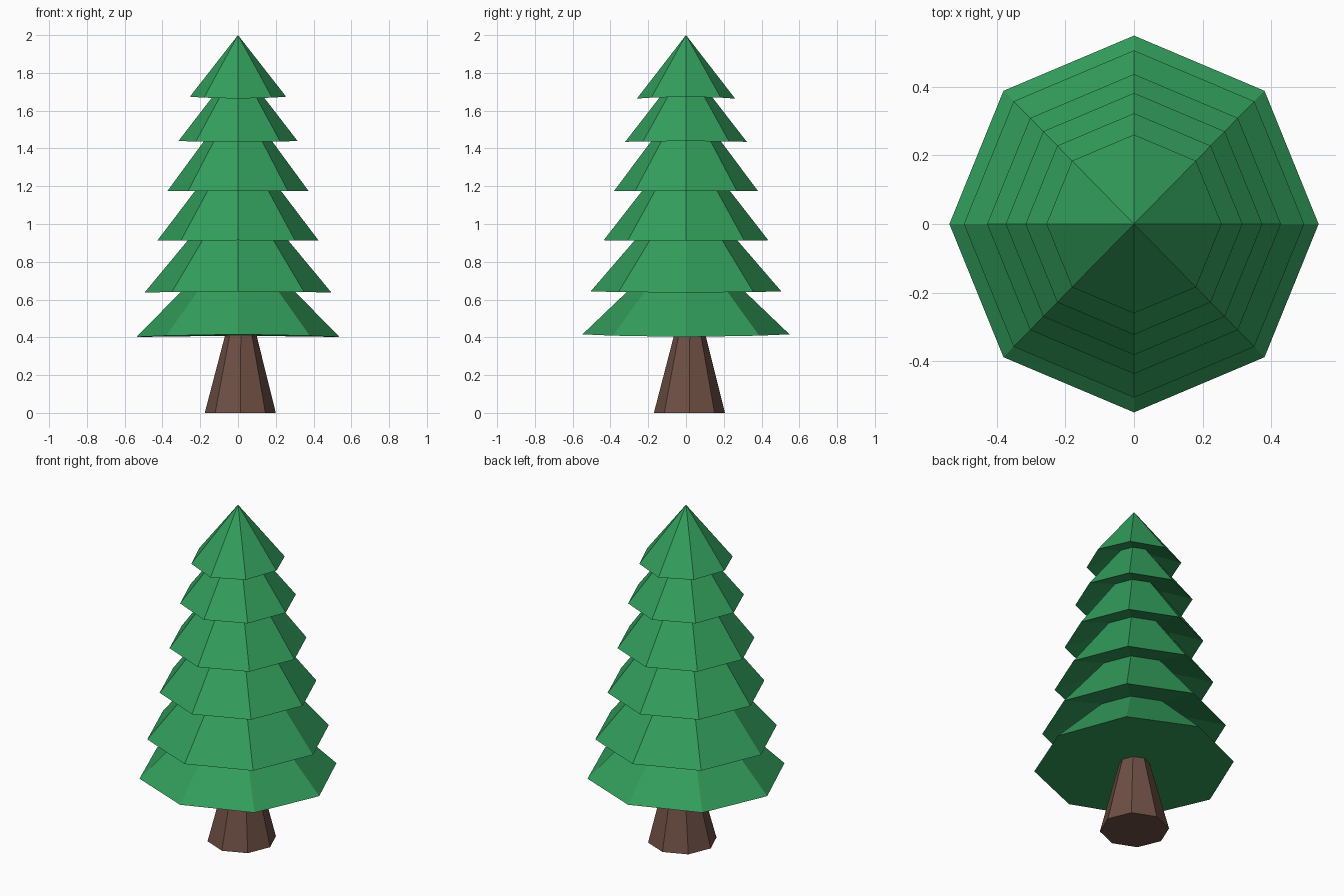
import bpy, bmesh, math

if "Cube" in bpy.data.objects:
    bpy.data.objects.remove(bpy.data.objects["Cube"])

def material(name, rgb):
    m = bpy.data.materials.new(name)
    m.diffuse_color = (*rgb, 1)
    m.use_nodes = True
    m.node_tree.nodes["Principled BSDF"].inputs["Base Color"].default_value = m.diffuse_color
    return m

green = material("pine green", (0.032, 0.34, 0.105))
brown = material("bark brown", (0.155, 0.078, 0.058))
SIDES = 8

def ring(bm, r, z, cx=0, cy=0, squash=1.0, saddle=0.0):
    """Octagon ring; saddle raises the y corners and lowers the x corners."""
    out = []
    for i in range(SIDES):
        a = i * math.tau / SIDES
        out.append(bm.verts.new((cx + r * squash * math.cos(a), cy + r * math.sin(a),
                                 z - saddle * math.cos(2 * a))))
    return out

def bridge(bm, lo, hi):
    for i in range(SIDES):
        j = (i + 1) % SIDES
        bm.faces.new((lo[i], lo[j], hi[j], hi[i]))

def fan(bm, loop, tip):
    v = bm.verts.new(tip)
    for i in range(SIDES):
        bm.faces.new((loop[i], loop[(i + 1) % SIDES], v))

def finish(bm, name, mat):
    bmesh.ops.recalc_face_normals(bm, faces=bm.faces[:])
    me = bpy.data.meshes.new(name)
    bm.to_mesh(me)
    bm.free()
    me.materials.append(mat)
    ob = bpy.data.objects.new(name, me)
    bpy.context.collection.objects.link(ob)

# Foliage: one stepped body, each tier = (rim radius, rim z, neck radius, neck z, saddle)
tiers = [(0.548, 0.409, 0.235, 0.715, 0.007),
         (0.505, 0.640, 0.217, 0.977, 0.003),
         (0.436, 0.913, 0.182, 1.240, 0.001),
         (0.381, 1.175, 0.138, 1.500, 0.0),
         (0.322, 1.437, 0.097, 1.725, -0.002),
         (0.260, 1.669, None, 2.0, -0.005)]
bm = bmesh.new()
neck = None
for r, z, rn, zn, s in tiers:
    rim = ring(bm, r, z, squash=0.98, saddle=s)
    if neck:
        bridge(bm, neck, rim)
    else:
        fan(bm, rim, (0, 0, z))
    if rn:
        neck = ring(bm, rn, zn, squash=0.98)
        bridge(bm, rim, neck)
    else:
        fan(bm, rim, (0, 0, zn))
# even out the diagonal corners to match the wide octagon
finish(bm, "foliage", green)

# Trunk: tapered octagon, slightly off centre
bm = bmesh.new()
base = ring(bm, 0.188, 0, 0.012, 0.018)
top = ring(bm, 0.081, 0.42, 0.015, 0.02)
bridge(bm, base, top)
bm.faces.new(base)
bm.faces.new(top)
finish(bm, "trunk", brown)
